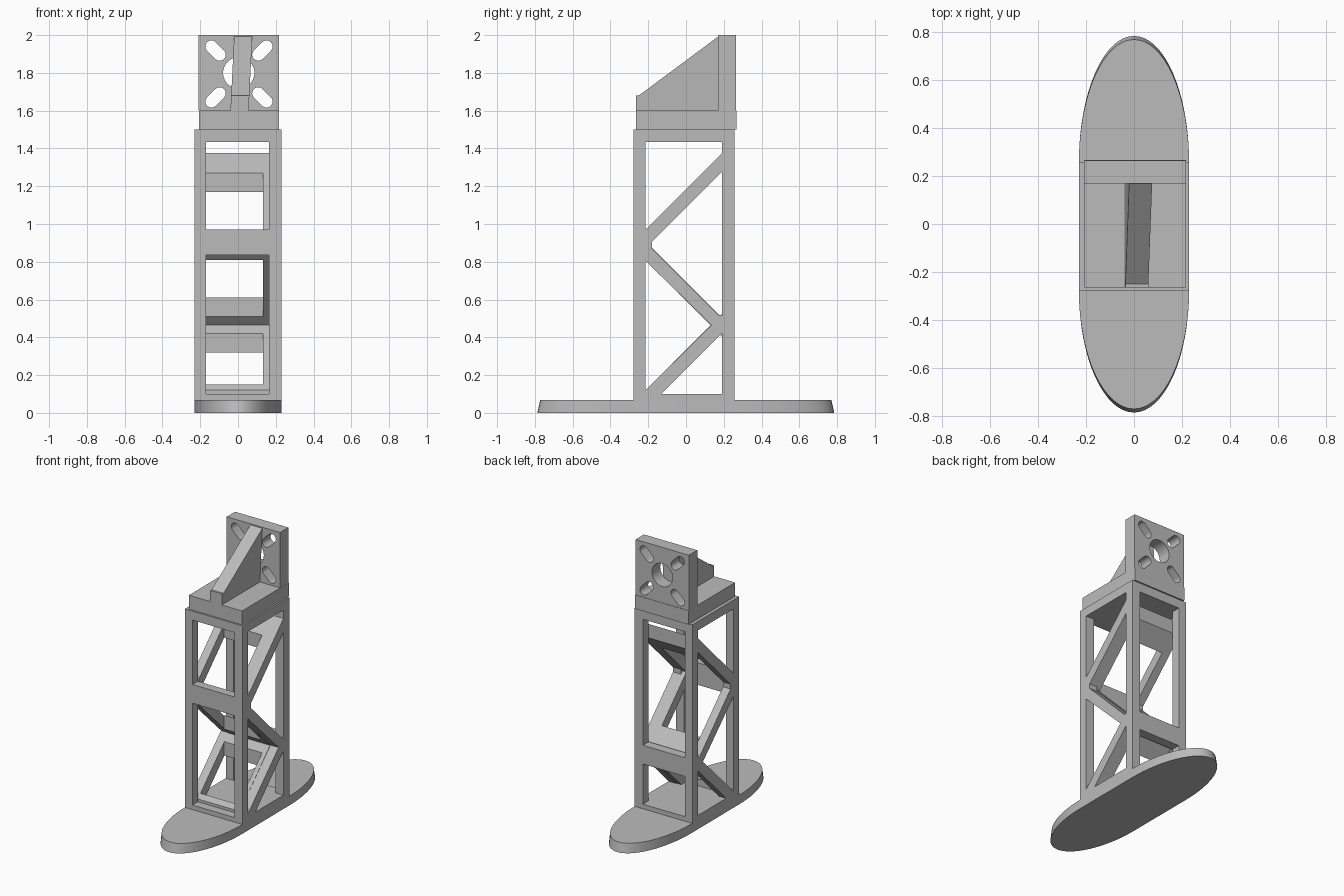
import bpy
import bmesh
from math import sin, cos, pi, radians
from mathutils import Matrix

if "Cube" in bpy.data.objects:
    bpy.data.objects.remove(bpy.data.objects["Cube"], do_unlink=True)

grey = bpy.data.materials.new("light_grey")
grey.use_nodes = True
grey.diffuse_color = (0.5, 0.5, 0.5, 1)
grey.node_tree.nodes["Principled BSDF"].inputs["Base Color"].default_value = (0.5, 0.5, 0.5, 1)

# Local (u, v, depth) to world for each extrusion axis
AXES = {
    "X": Matrix(((0, 0, 1, 0), (1, 0, 0, 0), (0, 1, 0, 0), (0, 0, 0, 1))),
    "Y": Matrix(((1, 0, 0, 0), (0, 0, -1, 0), (0, 1, 0, 0), (0, 0, 0, 1))),
}


def finish(name, bm, smooth=False):
    bmesh.ops.remove_doubles(bm, verts=bm.verts, dist=0.0001)
    bmesh.ops.recalc_face_normals(bm, faces=bm.faces)
    mesh = bpy.data.meshes.new(name)
    bm.to_mesh(mesh)
    bm.free()
    mesh.materials.clear()
    mesh.materials.append(grey)
    obj = bpy.data.objects.new(name, mesh)
    bpy.context.collection.objects.link(obj)
    for poly in mesh.polygons:
        poly.use_smooth = False
    if smooth:
        bpy.ops.object.select_all(action="DESELECT")
        obj.select_set(True)
        bpy.context.view_layer.objects.active = obj
        bpy.ops.object.shade_smooth_by_angle(angle=radians(30))
    return obj


def panel(name, loops, axis, lo, hi, smooth=False):
    """Extrude an outline (first loop) with holes (other loops) along an axis."""
    curve = bpy.data.curves.new(name + "_outline", "CURVE")
    curve.dimensions = "2D"
    curve.fill_mode = "BOTH"
    curve.extrude = (hi - lo) / 2
    for loop in loops:
        spline = curve.splines.new("POLY")
        spline.points.add(len(loop) - 1)
        for point, (u, v) in zip(spline.points, loop):
            point.co = (u, v, 0, 1)
        spline.use_cyclic_u = True
    temp = bpy.data.objects.new(name + "_outline", curve)
    bpy.context.collection.objects.link(temp)
    deps = bpy.context.evaluated_depsgraph_get()
    mesh = bpy.data.meshes.new_from_object(temp.evaluated_get(deps))
    bm = bmesh.new()
    bm.from_mesh(mesh)
    bpy.data.objects.remove(temp, do_unlink=True)
    bpy.data.meshes.remove(mesh)
    bm.transform(AXES[axis])
    shift = (lo + hi) / 2
    bmesh.ops.translate(bm, verts=bm.verts,
                        vec=(shift, 0, 0) if axis == "X" else (0, shift, 0))
    return finish(name, bm, smooth)


def rect(u0, u1, v0, v1):
    return [(u0, v0), (u1, v0), (u1, v1), (u0, v1)]


def box(name, x0, x1, y0, y1, z0, z1):
    return panel(name, [rect(y0, y1, z0, z1)], "X", x0, x1)


def slot(cx, cz, radius, half, angle, n=12):
    """Rounded slot outline; half = 0 gives a circle."""
    pts = []
    for side in (1, -1):
        start = angle - pi / 2 + (pi if side < 0 else 0)
        for i in range(n + 1 if half else n):
            a = start + pi * i / n
            pts.append((cx + side * half * cos(angle) + radius * cos(a),
                        cz + side * half * sin(angle) + radius * sin(a)))
    return pts


# Tower limits: outer and inner faces
XL, XR, XIL, XIR = -0.23, 0.23, -0.17, 0.165
YF, YB, YIF, YIB = -0.277, 0.257, -0.215, 0.19

# Oval foot with drafted ends
bm = bmesh.new()
steps = 32
rings = []
for z, reach in ((0, 0.51), (0.067, 0.495)):
    ring = []
    for centre, start in ((YB, 0), (YF, pi)):
        length = reach + (0.018 if centre > 0 else 0)
        for i in range(steps + 1):
            a = start + pi * i / steps
            ring.append(bm.verts.new((XR * cos(a), centre + length * sin(a), z)))
    rings.append(ring)
bm.faces.new(rings[0])
bm.faces.new(rings[1])
count = len(rings[0])
for i in range(count):
    j = (i + 1) % count
    bm.faces.new((rings[0][i], rings[0][j], rings[1][j], rings[1][i]))
finish("oval_foot", bm, True)

# Truss side walls
windows = [
    [(-0.13, 0.10), (YIB, 0.10), (YIB, 0.42)],
    [(YIF, 0.12), (0.135, 0.465), (YIF, 0.805)],
    [(YIB, 0.515), (0.175, 0.515), (-0.18, 0.87), (-0.18, 0.905), (YIB, 1.275)],
    [(YIF, 0.97), (YIB, 1.375), (YIB, 1.435), (YIF, 1.435)],
]
wall = [rect(YF, YB, 0.03, 1.5)] + windows
panel("right_truss_wall", wall, "X", XL, XIL)
panel("left_truss_wall", wall, "X", XIR, XR)

# Floor, top plate and cross beams between the walls
box("tower_floor", XIL, XIR, YF, YB, 0.03, 0.10)
box("tower_top", XIL, XIR, YF, YB, 1.435, 1.5)
box("front_beam", XIL, XIR, YF, YIF, 0.835, 0.97)
box("back_beam", XIL, XIR, YIB, YB, 0.39, 0.525)


# Sloping braces, each with an opening
def brace(name, slope, low, high, y0, y1, hole0, hole1):
    def piece(suffix, a, b, x0, x1):
        outline = [(a, low + slope * a), (b, low + slope * b),
                   (b, high + slope * b), (a, high + slope * a)]
        panel(name + suffix, [outline], "X", x0, x1)
    piece("_front_rail", y0, hole0, XIL, XIR)
    piece("_back_rail", hole1, y1, XIL, XIR)
    piece("_side_rail", hole0, hole1, 0.133, XIR)


brace("lower_brace", 1, 0.235, 0.335, YIF, YIB, -0.185, 0.085)
brace("middle_brace", -1, 0.595, 0.695, -0.24, YIB, YIF, 0.085)
brace("upper_brace", 1, 1.085, 1.185, -0.235, YIB, YIF, 0.085)

# Bracket on top: base, drilled plate and rib
box("bracket_base", -0.207, 0.218, -0.265, 0.268, 1.5, 1.6)
holes = [slot(0.004, 1.8, 0.083, 0, 0, 20)]
for sx in (-1, 1):
    for sz in (-1, 1):
        holes.append(slot(0.005 + sx * 0.124, 1.794 + sz * 0.124,
                          0.032, 0.031, pi / 4 * sx * sz))
panel("bracket_plate", [rect(-0.209, 0.217, 1.6, 2.0)] + holes, "Y", 0.17, 0.265, True)

rib = panel("bracket_rib", [[(-0.265, 1.6), (0.17, 1.6), (0.17, 1.992),
                             (-0.25, 1.68), (-0.265, 1.68)]], "X", -0.04, 0.056)
for v in rib.data.vertices:
    v.co.x += (v.co.z - 1.6) * 0.05
